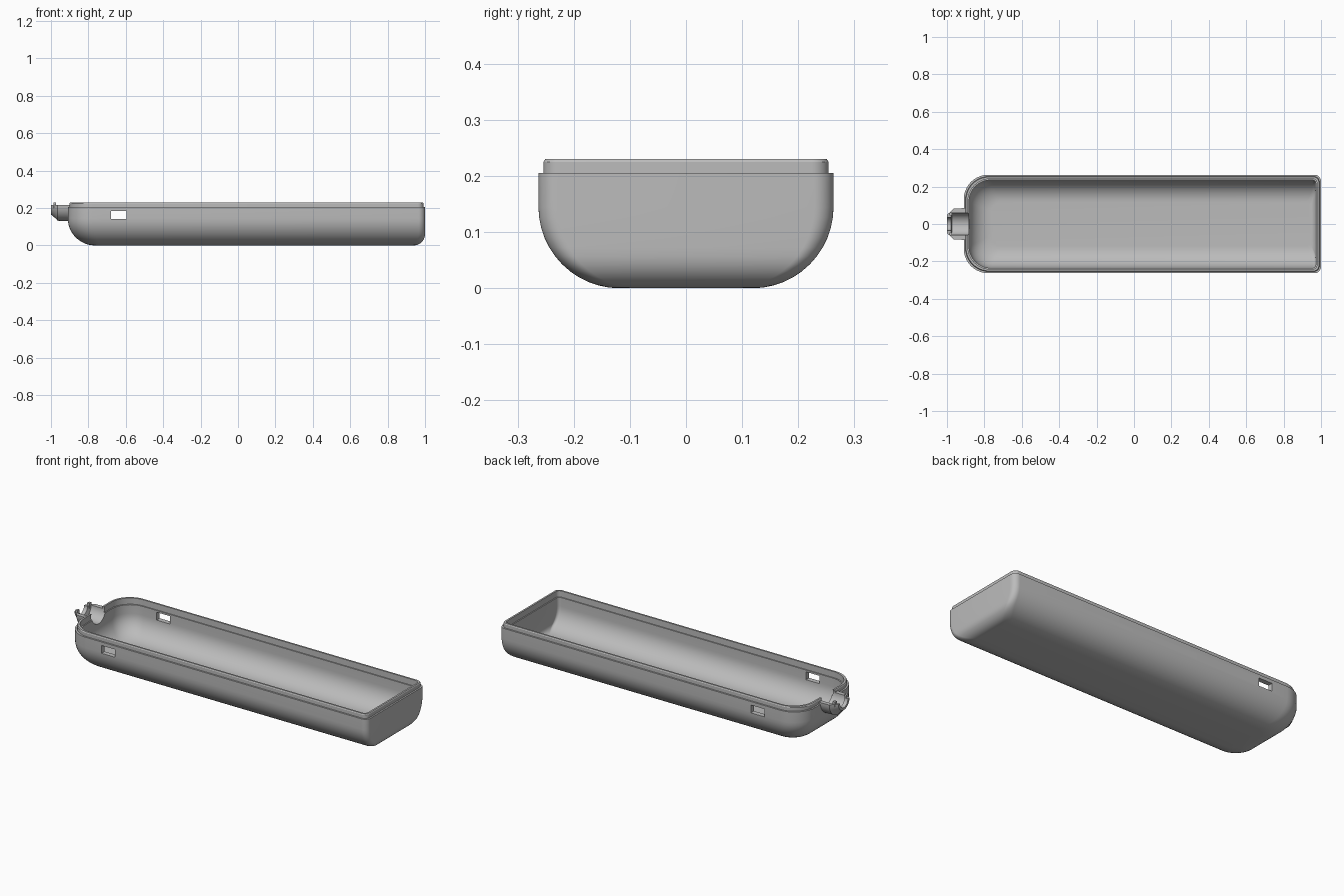
import bpy, bmesh
from math import sin, cos, pi, sqrt, radians

old = bpy.data.objects.get("Cube")
if old:
    bpy.data.objects.remove(old, do_unlink=True)

grey = bpy.data.materials.new("plain grey")
grey.use_nodes = True
GREY = (0.5, 0.5, 0.5, 1)
grey.diffuse_color = GREY
grey.node_tree.nodes["Principled BSDF"].inputs["Base Color"].default_value = GREY

LEFT, RIGHT, HALF = -0.91, 1.0, 0.263
BIG, SMALL, WALL = 0.145, 0.06, 0.028
RIM, TOP = 0.205, 0.23
AXIS_Z = 0.215


def skin(name, rings):
    """Join closed rings into one capped solid."""
    bm = bmesh.new()
    loops = [[bm.verts.new(p) for p in ring] for ring in rings]
    n = len(loops[0])
    for a, b in zip(loops, loops[1:]):
        for i in range(n):
            j = (i + 1) % n
            bm.faces.new((a[i], a[j], b[j], b[i]))
    bm.faces.new(loops[0])
    bm.faces.new(loops[-1])
    bmesh.ops.recalc_face_normals(bm, faces=bm.faces)
    mesh = bpy.data.meshes.new(name)
    bm.to_mesh(mesh)
    bm.free()
    mesh.materials.append(grey)
    obj = bpy.data.objects.new(name, mesh)
    bpy.context.collection.objects.link(obj)
    return obj


def box(name, lo, hi):
    return skin(name, [[(lo[0], lo[1], z), (hi[0], lo[1], z),
                        (hi[0], hi[1], z), (lo[0], hi[1], z)] for z in (lo[2], hi[2])])


def smooth(obj):
    bpy.ops.object.select_all(action='DESELECT')
    obj.select_set(True)
    bpy.context.view_layer.objects.active = obj
    bpy.ops.object.shade_smooth_by_angle(angle=radians(30))


def fillet(r, t, z):
    """Inset at height z of a wall offset t with bottom radius r."""
    return t if z >= r else r - sqrt(max((r - t) ** 2 - (r - z) ** 2, 0))


def outline(t, z, steps=10):
    """Rounded rectangle around the tray at height z."""
    big, small = fillet(BIG, t, z), fillet(SMALL, t, z)
    x0, x1, y = LEFT + big, RIGHT - small, HALF - big
    rl, rr = 0.13 - big * 0.5, 0.035 - t * 0.6
    corners = [(x1 - rr, y - rr, rr, 0), (x0 + rl, y - rl, rl, 1),
               (x0 + rl, rl - y, rl, 2), (x1 - rr, rr - y, rr, 3)]
    return [(cx + r * cos((q + k / steps) * pi / 2),
             cy + r * sin((q + k / steps) * pi / 2), z)
            for cx, cy, r, q in corners for k in range(steps + 1)]


# Tray: outer skin, stepped lip, then inner skin
arc = [k * pi / 24 for k in range(13)]
rings = [outline(0, BIG * (1 - cos(a))) for a in arc]
for inset, z in ((0, RIM), (0.009, RIM), (0.009, TOP - 0.005), (0.012, TOP),
                 (0.022, TOP), (0.022, 0.195), (WALL, 0.195)):
    rings.append(outline(inset, z))
rings += [outline(WALL, BIG - (BIG - WALL) * cos(a)) for a in reversed(arc)]
tray = skin("tray_shell", rings)

# Side slots and end notch
slots = box("slot_cutter", (-0.68, -0.5, 0.14), (-0.595, 0.5, 0.185))
notch = skin("notch_cutter", [[(x, 0.06 * cos(k * pi / 24), AXIS_Z + 0.06 * sin(k * pi / 24))
                               for k in range(48)] for x in (-1.1, -0.83)])
for cutter in (slots, notch):
    cutter.hide_render = True
    mod = tray.modifiers.new("cut", 'BOOLEAN')
    mod.operation, mod.solver, mod.object = 'DIFFERENCE', 'EXACT', cutter
    bpy.context.view_layer.objects.active = tray
    bpy.ops.object.modifier_apply(modifier=mod.name)
    bpy.data.objects.remove(cutter, do_unlink=True)
smooth(tray)

# Half-round cable collar, swept below its axis
profile = [(-0.895, 0.085), (-0.965, 0.083), (-0.972, 0.073), (-1.0, 0.05),
           (-1.0, 0.036), (-0.978, 0.036), (-0.972, 0.06), (-0.895, 0.06)]
collar = skin("cable_collar", [[(x, r * cos(a), AXIS_Z + r * sin(a)) for x, r in profile]
                               for a in (pi + k * pi / 28 for k in range(29))])
smooth(collar)

# Small prongs on the collar ends
for side, label in ((1, "back"), (-1, "front")):
    y0, y1 = sorted((side * 0.045, side * 0.062))
    box("collar_prong_" + label, (-0.986, y0, 0.2), (-0.972, y1, TOP))
